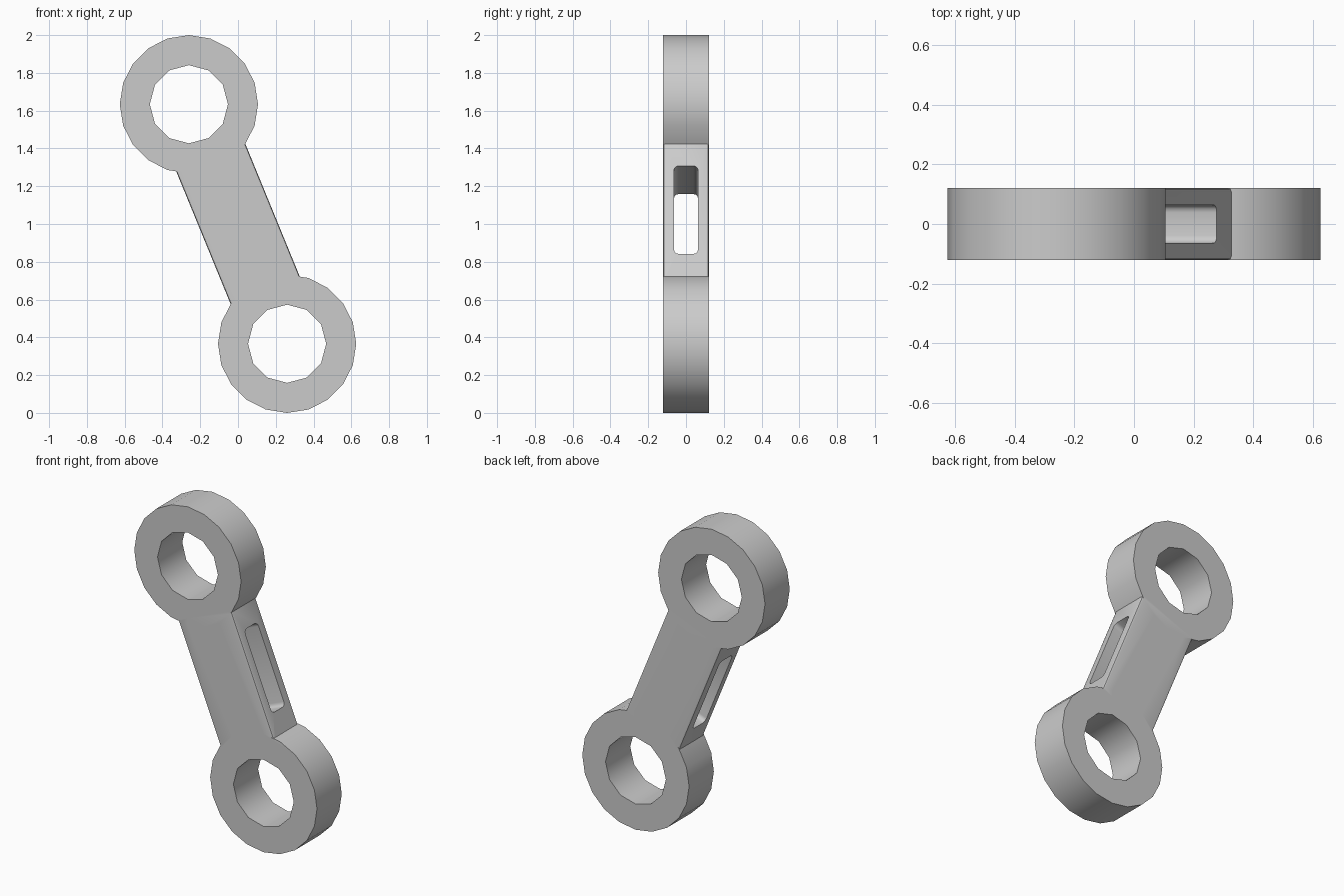
import bpy, bmesh
from math import sin, cos, pi, atan2
from mathutils import Matrix, Vector

if "Cube" in bpy.data.objects:
    bpy.data.objects.remove(bpy.data.objects["Cube"])

T = 0.121                       # half thickness
CX, CZ = 0.26, 0.634            # ring offset from the middle of the link
R_OUT, R_IN = 0.366, 0.207
TILT = Matrix.Translation((0, 0, 1)) @ Matrix.Rotation(-atan2(CX, CZ), 4, 'Y')
HALF = (CX ** 2 + CZ ** 2) ** 0.5


def to_object(name, bm):
    bmesh.ops.recalc_face_normals(bm, faces=bm.faces)
    me = bpy.data.meshes.new(name)
    bm.to_mesh(me)
    bm.free()
    ob = bpy.data.objects.new(name, me)
    bpy.context.collection.objects.link(ob)
    return ob


def disc(name, r, n, half, x, z):
    bm = bmesh.new()
    f = bm.faces.new([bm.verts.new((x + r * cos(2 * pi * i / n), -half,
                                    z + r * sin(2 * pi * i / n))) for i in range(n)])
    g = bmesh.ops.extrude_face_region(bm, geom=[f])['geom']
    bmesh.ops.translate(bm, vec=(0, 2 * half, 0),
                        verts=[v for v in g if isinstance(v, bmesh.types.BMVert)])
    return to_object(name, bm)


def rounded_block(name, half_size, axis, radius, segs):
    """Box in the tilted frame with its edges along one axis rounded."""
    bm = bmesh.new()
    bmesh.ops.create_cube(bm, size=2)
    bmesh.ops.scale(bm, vec=half_size, verts=bm.verts)
    edges = [e for e in bm.edges
             if abs((e.verts[0].co - e.verts[1].co)[axis]) > 1e-4]
    bmesh.ops.bevel(bm, geom=edges, offset=radius, segments=segs,
                    profile=0.5, affect='EDGES')
    bm.transform(TILT)
    return to_object(name, bm)


def boolean(ob, other, op):
    m = ob.modifiers.new(op.lower(), 'BOOLEAN')
    m.operation, m.solver, m.object = op, 'EXACT', other
    bpy.context.view_layer.objects.active = ob
    bpy.ops.object.modifier_apply(modifier=m.name)
    bpy.data.objects.remove(other)


# Bar with softened long edges, pierced sideways by a rounded slot
link = rounded_block("link_arm", (0.197, T, HALF - 0.3), 2, 0.012, 2)
boolean(link, rounded_block("slot_cutter", (0.4, 0.064, 0.252), 0, 0.025, 3), 'DIFFERENCE')

# Eye ring at each end
for s in (-1, 1):
    x, z = -s * CX, 1 + s * CZ
    ring = disc("eye_ring", R_OUT, 20, T, x, z)
    boolean(ring, disc("hole_cutter", R_IN, 12, T * 2, x, z), 'DIFFERENCE')
    boolean(link, ring, 'UNION')

bpy.ops.object.select_all(action='DESELECT')
link.select_set(True)
bpy.context.view_layer.objects.active = link
bpy.ops.object.shade_smooth_by_angle(angle=0.7)
